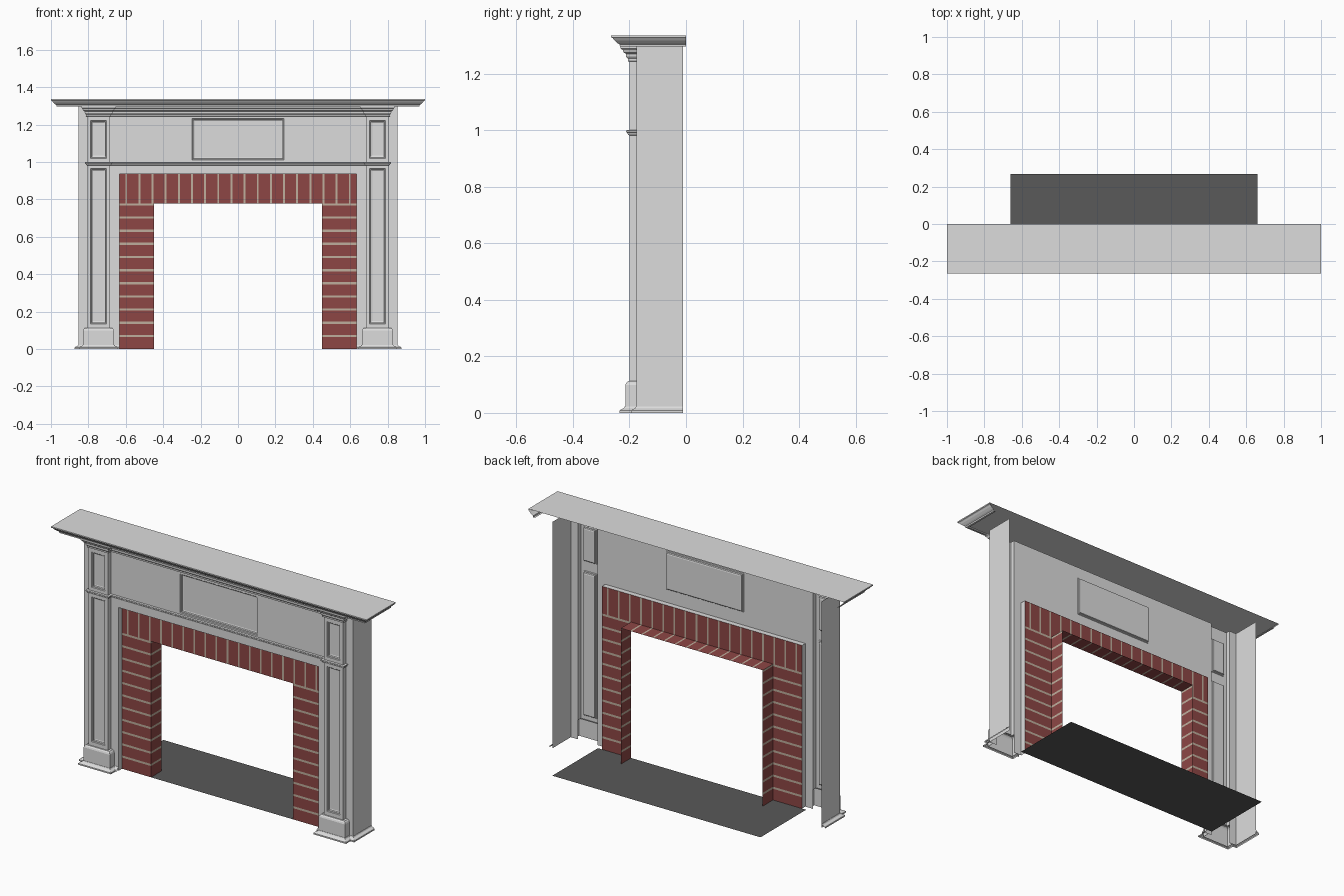
import bpy
from mathutils import Vector

if "Cube" in bpy.data.objects:
    bpy.data.objects.remove(bpy.data.objects["Cube"])


def material(name, rgb):
    m = bpy.data.materials.new(name)
    m.diffuse_color = (*rgb, 1)
    m.use_nodes = True
    m.node_tree.nodes["Principled BSDF"].inputs["Base Color"].default_value = m.diffuse_color
    return m


PAINT = material("grey_paint", (0.72, 0.72, 0.72))
BRICK = material("red_brick", (0.27, 0.062, 0.06))
MORTAR = material("mortar", (0.52, 0.43, 0.34))
SLATE = material("dark_slate", (0.10, 0.10, 0.10))


def make(name, verts, faces, mats=(PAINT,), mirror=False, index=None):
    me = bpy.data.meshes.new(name)
    me.from_pydata([tuple(v) for v in verts], [], faces)
    for m in mats:
        me.materials.append(m)
    if index:
        for p, i in zip(me.polygons, index):
            p.material_index = i
    ob = bpy.data.objects.new(name, me)
    bpy.context.collection.objects.link(ob)
    if mirror:
        ob.modifiers.new("mirror", "MIRROR")
    return ob


def sheet(name, rows, mirror=False, stripes=None):
    """Quads between rows of points; stripes 'row' or 'col' alternates brick and mortar."""
    n = len(rows[0])
    faces, index = [], []
    for i in range(len(rows) - 1):
        for j in range(n - 1):
            a = i * n + j
            faces.append((a, a + 1, a + n + 1, a + n))
            index.append((i if stripes == "row" else j) % 2)
    verts = [v for r in rows for v in r]
    if stripes:
        return make(name, verts, faces, (BRICK, MORTAR), mirror, index)
    return make(name, verts, faces, mirror=mirror)


def sweep(name, path, profile, mirror=False, stripes=None):
    """Sweep (outward offset, z) profile along a plan path with mitred corners."""
    pts = [Vector(p) for p in path]
    norms = []
    for a, b in zip(pts, pts[1:]):
        d = (b - a).normalized()
        norms.append(Vector((d.y, -d.x)))
    miters = []
    for i in range(len(pts)):
        a, b = norms[max(i - 1, 0)], norms[min(i, len(norms) - 1)]
        miters.append((a + b) / (1 + a.dot(b)))
    rows = [[(p.x + m.x * o, p.y + m.y * o, z) for p, m in zip(pts, miters)]
            for o, z in profile]
    return sheet(name, rows, mirror, stripes)


def rect(name, x0, x1, z0, z1, y, mirror=False):
    return sheet(name, [[(x0, y, z0), (x1, y, z0)], [(x0, y, z1), (x1, y, z1)]], mirror)


RECESS = [(0, 0), (0.003, 0.004), (0.006, 0.004), (0.008, 0.012), (0.014, 0.014)]


def panel(name, box, hole, y, mirror=False):
    """Flat board with one moulded recessed panel."""
    loops = [(*box, y)]
    x0, x1, z0, z1 = hole
    for i, d in RECESS:
        loops.append((x0 + i, x1 - i, z0 + i, z1 - i, y + d))
    verts, faces = [], []
    for a, b, c, d, yy in loops:
        verts += [(a, yy, c), (b, yy, c), (b, yy, d), (a, yy, d)]
    for k in range(len(loops) - 1):
        for i in range(4):
            j = (i + 1) % 4
            faces.append((4 * k + i, 4 * k + j, 4 * k + 4 + j, 4 * k + 4 + i))
    e = 4 * len(loops) - 4
    faces.append((e, e + 1, e + 2, e + 3))
    return make(name, verts, faces, mirror=mirror)


# Main planes
WALL, PIL, BR = -0.175, -0.20, -0.145
XO, XI = 0.853, 0.634          # outer side, inner edge of surround
PO, PI = 0.807, 0.684          # pilaster edges
ZO, ZT = 0.935, 1.297          # surround opening top, top of body

# Side panel and the flat strip beside the pilaster
sweep("side_panel", [(-XO, -0.01), (-XO, WALL), (-PO, WALL)], [(0, 0), (0, ZT)], True)

# Inner leg strip with reveal back to the brick
sweep("inner_leg", [(-PI, WALL), (-XI, WALL), (-XI, BR)], [(0, 0), (0, ZO)], True)

# Board above the brick and its reveal
sheet("header_board", [[(-XI, BR, ZO), (XI, BR, ZO)],
                       [(-XI, WALL, ZO), (XI, WALL, ZO)]])
rect("header_face", -PI, PI, ZO, 0.99, WALL)

# Frieze with centre panel
panel("frieze", (-PI, PI, 0.99, ZT), (-0.245, 0.245, 1.01, 1.232), WALL)

# Pilasters: two recessed panels and side returns
panel("pilaster_lower", (-PO, -PI, 0.11, 0.99), (-0.788, -0.704, 0.135, 0.965), PIL, True)
panel("pilaster_upper", (-PO, -PI, 0.99, ZT), (-0.788, -0.704, 1.02, 1.222), PIL, True)
sweep("pilaster_outer_return", [(-PO, WALL), (-PO, PIL)], [(0, 0.11), (0, ZT)], True)
sweep("pilaster_inner_return", [(-PI, PIL), (-PI, WALL)], [(0, 0.11), (0, ZT)], True)

# Plinth block and base moulding
plinth = [(-0.829, WALL), (-0.829, -0.215), (-0.662, -0.215), (-0.662, WALL)]
sweep("plinth", plinth,
      [(0, 0), (0, 0.098), (-0.003, 0.106), (-0.009, 0.112), (-0.022, 0.113)], True)
sweep("base_moulding", [(-XO, -0.01), (-XO, WALL)] + plinth + [(-XI, WALL)],
      [(0.02, 0), (0.02, 0.008), (0.015, 0.012), (0.006, 0.016), (0.002, 0.022), (0, 0.022)], True)

# Mouldings stepping around the pilasters
left = [(-PO, WALL), (-PO, PIL), (-PI, PIL), (-PI, WALL)]
step_path = left + [(-x, y) for x, y in reversed(left)]
sweep("band_moulding", step_path,
      [(0, 0.982), (0.005, 0.984), (0.008, 0.991), (0.012, 0.994), (0.012, 1.0), (0, 1.001)])
sweep("crown_moulding", step_path,
      [(0, 1.243), (0.006, 1.245), (0.006, 1.254), (0.012, 1.261), (0.013, 1.271),
       (0.021, 1.276), (0.024, 1.284), (0.031, 1.29), (0.031, ZT)])

# Mantel shelf: moulded edge and top
sweep("shelf_moulding", [(-1, 0), (-1, -0.265), (1, -0.265), (1, 0)],
      [(-0.042, 1.296), (-0.031, 1.296), (-0.03, 1.304), (-0.022, 1.309), (-0.012, 1.318),
       (-0.006, 1.326), (0, 1.329), (0, 1.336)])
sheet("shelf_top", [[(-1, -0.265, 1.336), (1, -0.265, 1.336)], [(-1, 0, 1.336), (1, 0, 1.336)]])

# Brick jambs with mortar courses
BI, BB, P = 0.45, -0.052, 0.0703
zs = [0] + [P * k + s for k in range(1, 12) for s in (-0.006, 0.006)]
ZB = zs[-1]
sweep("brick_jamb", [(-XI, BR), (-BI, BR), (-BI, BB)], [(0, z) for z in zs], True, "row")

# Brick lintel: front and underside with upright joints
joints = [P * (k + 0.5) + s for k in range(-9, 9) for s in (-0.005, 0.005)]
xs = [-XI] + joints + [XI]
sheet("brick_lintel", [[(x, BR, z) for x in xs] for z in (ZB, ZO)], stripes="col")
xs = [-BI] + [x for x in joints if abs(x) < 0.42] + [BI]
sheet("lintel_underside", [[(x, y, ZB) for x in xs] for y in (BB, BR)], stripes="col")

# Hearth floor
make("hearth_floor", [(-0.66, BR, 0), (0.66, BR, 0), (0.66, 0.268, 0), (-0.66, 0.268, 0)],
     [(0, 1, 2, 3)], (SLATE,))
